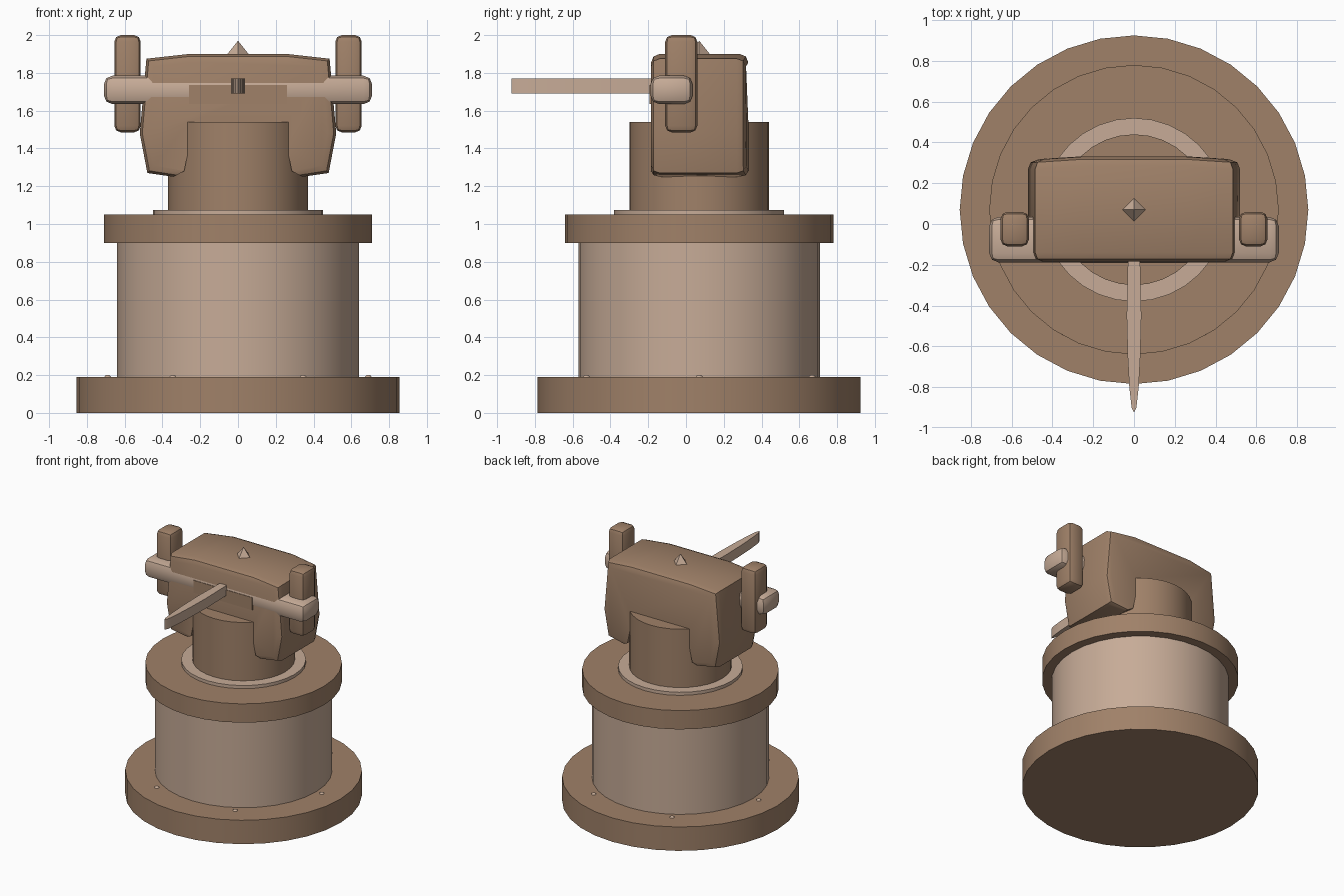
import bpy, bmesh, math

cube = bpy.data.objects.get("Cube")
if cube:
    bpy.data.objects.remove(cube, do_unlink=True)

AXIS_Y = 0.07


def material(name, rgb):
    m = bpy.data.materials.new(name)
    m.use_nodes = True
    m.diffuse_color = (*rgb, 1)
    m.node_tree.nodes["Principled BSDF"].inputs["Base Color"].default_value = (*rgb, 1)
    return m


brown = material("clay brown", (0.35, 0.22, 0.14))
tan = material("pale tan", (0.57, 0.41, 0.31))


def finish(name, bm, mat, angle=40):
    bmesh.ops.recalc_face_normals(bm, faces=bm.faces)
    mesh = bpy.data.meshes.new(name)
    bm.to_mesh(mesh)
    bm.free()
    mesh.materials.append(mat)
    ob = bpy.data.objects.new(name, mesh)
    bpy.context.collection.objects.link(ob)
    bpy.ops.object.select_all(action='DESELECT')
    ob.select_set(True)
    bpy.context.view_layer.objects.active = ob
    bpy.ops.object.shade_smooth_by_angle(angle=math.radians(angle))
    return ob


def disc(name, r, z0, z1, mat, r_top=None, sides=32):
    bm = bmesh.new()
    bmesh.ops.create_cone(bm, cap_ends=True, segments=sides, radius1=r,
                          radius2=r if r_top is None else r_top, depth=z1 - z0)
    bmesh.ops.translate(bm, verts=bm.verts, vec=(0, AXIS_Y, (z0 + z1) / 2))
    return finish(name, bm, mat)


def box(name, lo, hi, mat, bevel=0.0):
    bm = bmesh.new()
    bmesh.ops.create_cube(bm, size=1)
    for v in bm.verts:
        v.co = [(a + b) / 2 + c * (b - a) for a, b, c in zip(lo, hi, v.co)]
    if bevel:
        bmesh.ops.bevel(bm, geom=bm.edges[:], offset=bevel, segments=2,
                        profile=0.5, affect='EDGES')
    return finish(name, bm, mat)


def prism(outline, place, vec):
    """Extrude a mirrored outline along vec."""
    bm = bmesh.new()
    pts = outline + [(-x, w) for x, w in reversed(outline) if x > 0]
    face = bm.faces.new([bm.verts.new(place(x, w)) for x, w in pts])
    new = bmesh.ops.extrude_face_region(bm, geom=[face])["geom"]
    bmesh.ops.translate(bm, vec=vec,
                        verts=[g for g in new if isinstance(g, bmesh.types.BMVert)])
    bmesh.ops.recalc_face_normals(bm, faces=bm.faces)
    return bm


# Stacked round pedestal
disc("base", 0.855, 0, 0.19, brown)
disc("drum", 0.64, 0.19, 0.9, tan)
disc("upper_ring", 0.71, 0.9, 1.05, brown)
disc("collar", 0.45, 1.05, 1.075, tan)
disc("neck", 0.37, 1.075, 1.54, brown)

# Small rivets around the base
for i in range(6):
    a = i * math.pi / 3
    bm = bmesh.new()
    bmesh.ops.create_uvsphere(bm, u_segments=10, v_segments=6, radius=0.018)
    for v in bm.verts:
        v.co.z *= 0.6
    bmesh.ops.translate(bm, verts=bm.verts, vec=(
        0.69 * math.cos(a), AXIS_Y + 0.69 * math.sin(a), 0.19))
    finish("rivet_%d" % (i + 1), bm, tan)

# Head: notched block straddling the neck, outer edges softened
half = [(0.26, 1.9), (0.485, 1.875), (0.52, 1.48), (0.48, 1.27),
        (0.34, 1.25), (0.285, 1.28), (0.26, 1.4), (0.26, 1.54)]
bm = prism(half, lambda x, z: (x, -0.185, z), (0, 0.515, 0))
for v in bm.verts:
    if v.co.y > 0 and abs(v.co.x) > 0.4:
        v.co.y -= 0.015
outer = [e for e in bm.edges
         if all(abs(v.co.x) > 0.3 or v.co.z > 1.6 for v in e.verts)
         and abs(e.verts[0].co.y - e.verts[1].co.y) < 0.1]
bmesh.ops.bevel(bm, geom=outer, offset=0.045, segments=2, profile=0.5, affect='EDGES')
finish("head", bm, brown)

# Crossbar, its centre cover, and the side posts
box("crossbar", (-0.71, -0.188, 1.635), (0.71, 0.035, 1.785), tan, 0.045)
box("crossbar_cover", (-0.26, -0.192, 1.635), (0.26, -0.184, 1.735), brown)
for side, s in (("left", 1), ("right", -1)):
    x0, x1 = sorted((s * 0.515, s * 0.655))
    box(side + "_post", (x0, -0.11, 1.485), (x1, 0.06, 2.0), brown, 0.035)

# Leaf-shaped blade pointing forward
leaf = [(0.0, -0.925), (0.012, -0.9), (0.023, -0.8), (0.031, -0.65),
        (0.036, -0.45), (0.03, -0.18)]
finish("blade", prism(leaf, lambda x, y: (x, y, 1.69), (0, 0, 0.08)), tan)

# Pointed stud on top
disc("top_stud", 0.06, 1.895, 1.97, tan, r_top=0, sides=4)
